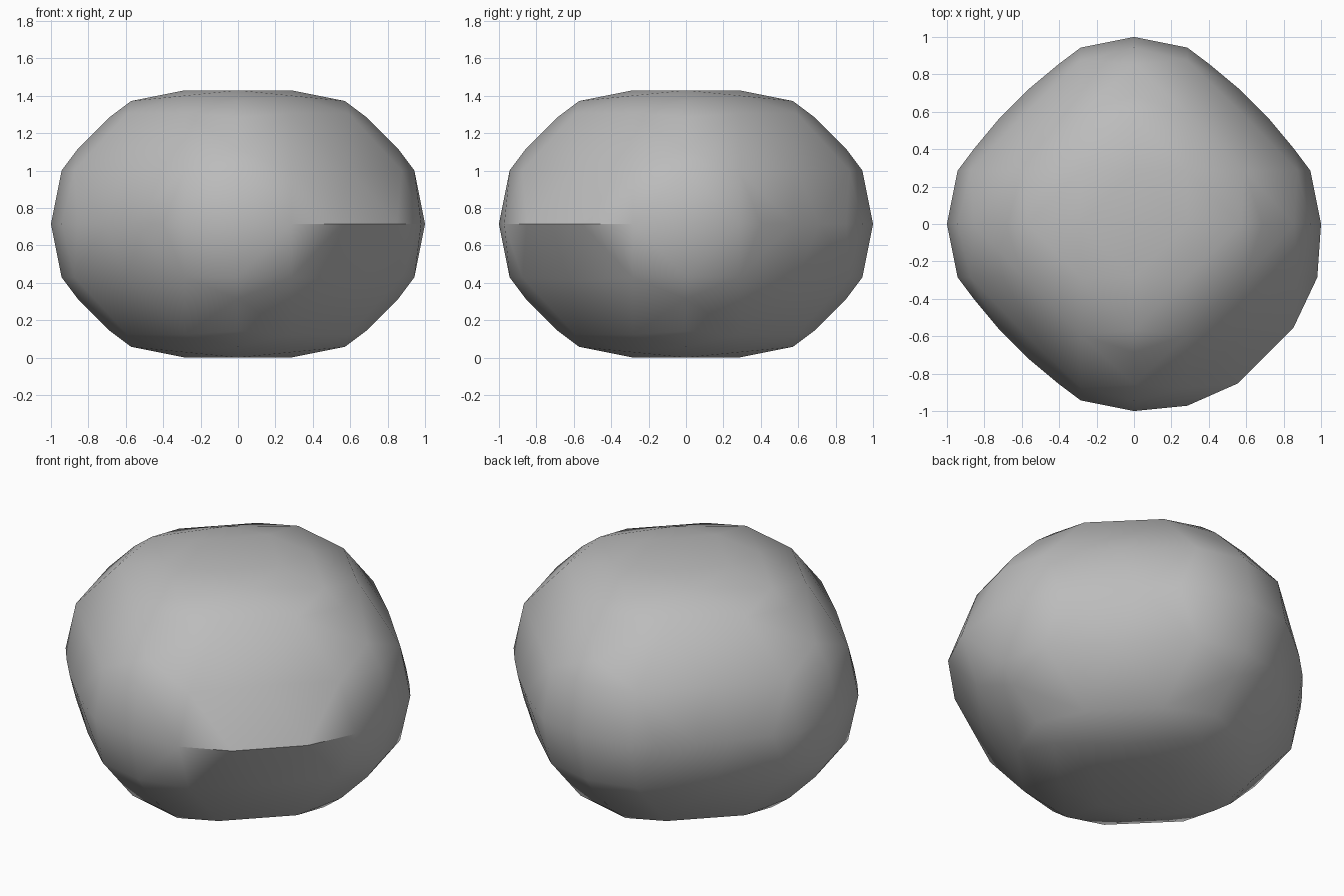
import bpy
import bmesh
import math
from itertools import product
from mathutils import Vector

cube = bpy.data.objects.get("Cube")
if cube:
    bpy.data.objects.remove(cube, do_unlink=True)

UNIT = 0.2857
MID = 0.715

# One octant of the boulder, in grid units; mirrored on all axes and swapped in x/y
OCTANT = [
    (3.5, 0, 0), (3.3, 1, 0), (3.3, 0, 1), (3.06, 1, 1), (3, 1.4, 0), (2.5, 2, 0),
    (3, 0, 1.4), (2.4, 0, 2), (2, 0, 2.3), (2.07, 1, 2.07), (1, 0, 2.5), (1, 1, 2.4),
    (2.05, 2.05, 1.05),
]
# Bulging ridge on the front left
RIDGE = [(3.43, -1, 0), (2.98, -1.95, 0), (1.95, -2.98, 0), (1, -3.4, 0)]

points = set(RIDGE)
for (a, b, c), sx, sy, sz in product(OCTANT, (-1, 1), (-1, 1), (-1, 1)):
    points.add((a * sx, b * sy, c * sz))
    points.add((b * sx, a * sy, c * sz))

# Wrap the points in a faceted skin
bm = bmesh.new()
for p in sorted(points):
    bm.verts.new(Vector(p) * UNIT + Vector((0, 0, MID)))
hull = bmesh.ops.convex_hull(bm, input=bm.verts[:])
loose = [v for v in bm.verts if not v.link_faces]
bmesh.ops.delete(bm, geom=loose, context='VERTS')
bmesh.ops.dissolve_limit(bm, angle_limit=math.radians(1), verts=bm.verts[:], edges=bm.edges[:])
bmesh.ops.recalc_face_normals(bm, faces=bm.faces[:])

mesh = bpy.data.meshes.new("boulder")
bm.to_mesh(mesh)
bm.free()
boulder = bpy.data.objects.new("boulder", mesh)
bpy.context.collection.objects.link(boulder)

# Plain stone grey
grey = bpy.data.materials.new("stone_grey")
grey.use_nodes = True
colour = (0.5, 0.5, 0.5, 1)
grey.diffuse_color = colour
grey.node_tree.nodes["Principled BSDF"].inputs["Base Color"].default_value = colour
mesh.materials.append(grey)

# Soft shading with the hard ridge kept
bpy.ops.object.select_all(action='DESELECT')
boulder.select_set(True)
bpy.context.view_layer.objects.active = boulder
bpy.ops.object.shade_smooth_by_angle(angle=math.radians(30))
